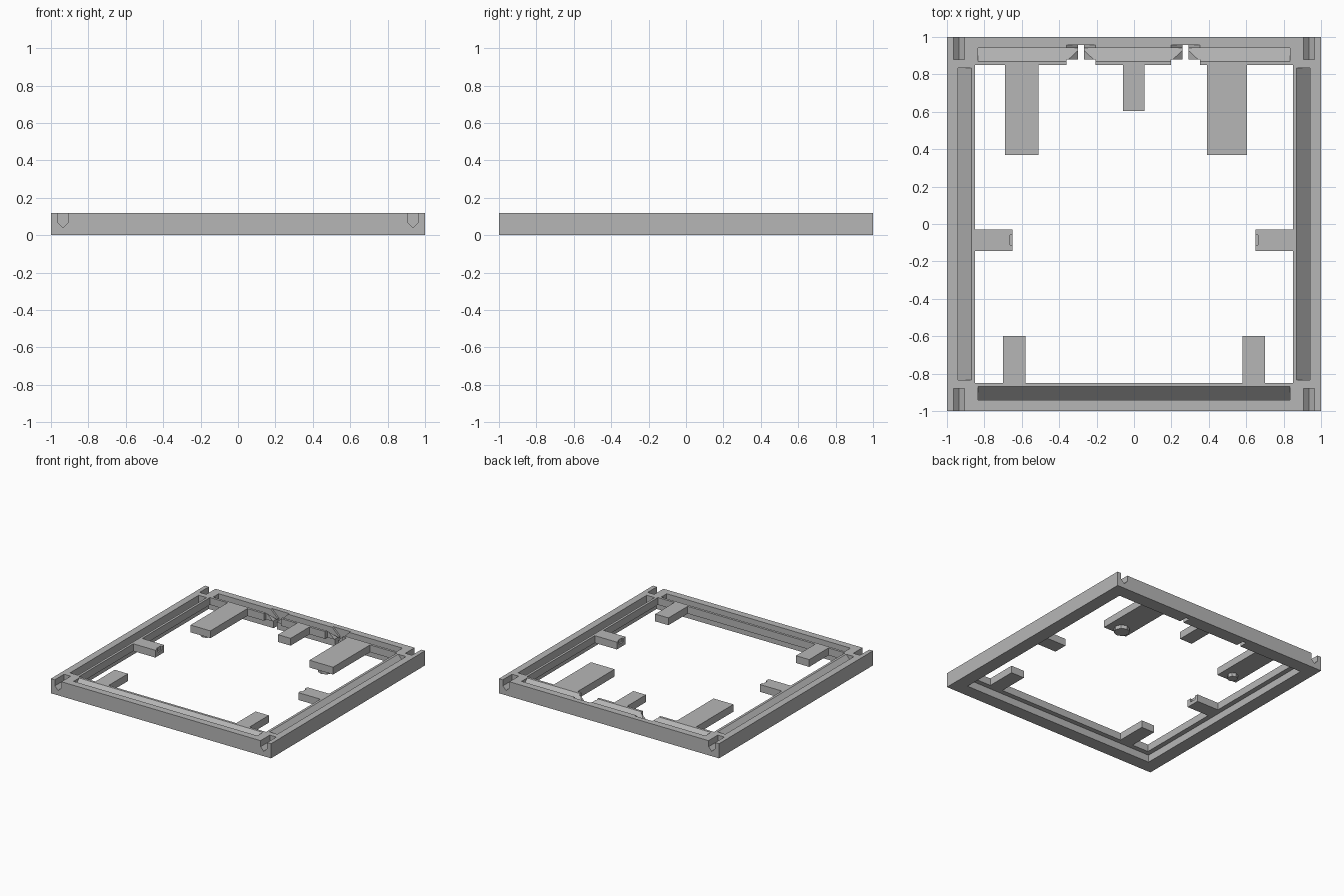
import bpy
import bmesh
from mathutils import Matrix, Vector

old = bpy.data.objects.get("Cube")
if old:
    bpy.data.objects.remove(old, do_unlink=True)

grey = bpy.data.materials.new("light grey")
grey.use_nodes = True
colour = (0.47, 0.47, 0.47, 1)
grey.diffuse_color = colour
grey.node_tree.nodes["Principled BSDF"].inputs["Base Color"].default_value = colour

TOP, LEDGE = 0.12, 0.06      # frame top, underside of the inner lip
INNER, STEP = 0.85, 0.89     # half openings at the lip and below it


def finish(name, bm):
    bmesh.ops.recalc_face_normals(bm, faces=bm.faces)
    mesh = bpy.data.meshes.new(name)
    bm.to_mesh(mesh)
    bm.free()
    mesh.materials.append(grey)
    obj = bpy.data.objects.new(name, mesh)
    bpy.context.collection.objects.link(obj)
    return obj


def prism(name, outline, start, end, turn=None):
    """Extrude an (x, z) outline along y, then turn it about z."""
    bm = bmesh.new()
    face = bm.faces.new([bm.verts.new((x, start, z)) for x, z in outline])
    made = bmesh.ops.extrude_face_region(bm, geom=[face])["geom"]
    moved = [v for v in made if isinstance(v, bmesh.types.BMVert)]
    bmesh.ops.translate(bm, verts=moved, vec=Vector((0, end - start, 0)))
    if turn is not None:
        bmesh.ops.rotate(bm, verts=bm.verts, matrix=Matrix.Rotation(turn, 3, "Z"))
    return finish(name, bm)


def box(name, x0, x1, y0, y1, z0, z1):
    return prism(name, [(x0, z0), (x1, z0), (x1, z1), (x0, z1)], y0, y1)


def cut(target, cutter):
    cutter.hide_render = True
    mod = target.modifiers.new(cutter.name, "BOOLEAN")
    mod.operation = "DIFFERENCE"
    mod.solver = "EXACT"
    mod.object = cutter
    bpy.context.view_layer.objects.active = target
    bpy.ops.object.modifier_apply(modifier=mod.name)
    bpy.data.objects.remove(cutter, do_unlink=True)


# Square frame: stepped section swept round the four corners
bm = bmesh.new()
section = [(1, 0), (1, TOP), (INNER, TOP), (INNER, LEDGE), (STEP, LEDGE), (STEP, 0)]
corners = [(-1, -1), (1, -1), (1, 1), (-1, 1)]
rings = [[bm.verts.new((sx * r, sy * r, z)) for r, z in section] for sx, sy in corners]
for i, ring in enumerate(rings):
    nxt = rings[(i + 1) % 4]
    for j in range(len(section)):
        k = (j + 1) % len(section)
        bm.faces.new((ring[j], nxt[j], nxt[k], ring[k]))
frame = finish("frame", bm)

# Grooves with a floor sloping down to the outside
for i in range(4):
    groove = [(0.87, TOP), (0.942, 0.045), (0.942, 0.14), (0.87, 0.14)]
    cut(frame, prism("groove_cutter", groove, -0.835, 0.835, i * 1.5707963))

# Pointed notches at the corners of the front and back
for sx in (-1, 1):
    c = sx * 0.935
    notch = [(c - 0.03, 0.14), (c - 0.03, 0.07), (c, 0.04), (c + 0.03, 0.07), (c + 0.03, 0.14)]
    for sy in (-1, 1):
        cut(frame, prism("notch_cutter", notch, sy * 0.88, sy * 1.05))

# Funnel openings with a narrow slit through the back rail
for c in (-0.283, 0.275):
    half = [(0.08, 0.14), (0.078, TOP), (0.016, LEDGE), (0.016, -0.02)]
    funnel = [(c - w, z) for w, z in half] + [(c + w, z) for w, z in reversed(half)]
    cut(frame, prism("funnel_cutter", funnel, 0.875, 0.957))
    cut(frame, box("mouth_cutter", c - 0.078, c + 0.078, 0.8, 0.88, -0.02, 0.14))

# Support tabs on the front and both sides
for side, s in (("right", -1), ("left", 1)):
    x0, x1 = sorted((s * 0.58, s * 0.7))
    box(f"front_tab_{side}", x0, x1, -INNER, -0.6, LEDGE, TOP)
    x0, x1 = sorted((s * 0.65, s * INNER))
    tab = box(f"side_tab_{side}", x0, x1, -0.145, -0.03, LEDGE, TOP)
    x0, x1 = sorted((s * 0.64, s * 0.662))
    cut(tab, box("tip_cutter", x0, x1, -0.112, -0.06, 0.09, 0.14))

# Support tabs on the back
box("back_tab_right", -0.69, -0.51, 0.37, INNER, LEDGE, TOP)
box("back_tab_middle", -0.06, 0.055, 0.605, INNER, LEDGE, TOP)
box("back_tab_left", 0.39, 0.605, 0.37, INNER, LEDGE, TOP)

# Locating pegs below the long back tabs
for side, x, radius in (("right", -0.6, 0.04), ("left", 0.49, 0.06)):
    bm = bmesh.new()
    bmesh.ops.create_cone(bm, cap_ends=True, segments=8, radius1=radius, radius2=radius,
                          depth=0.03, matrix=Matrix.Translation((x, 0.44, 0.045)))
    finish(f"peg_{side}", bm)
